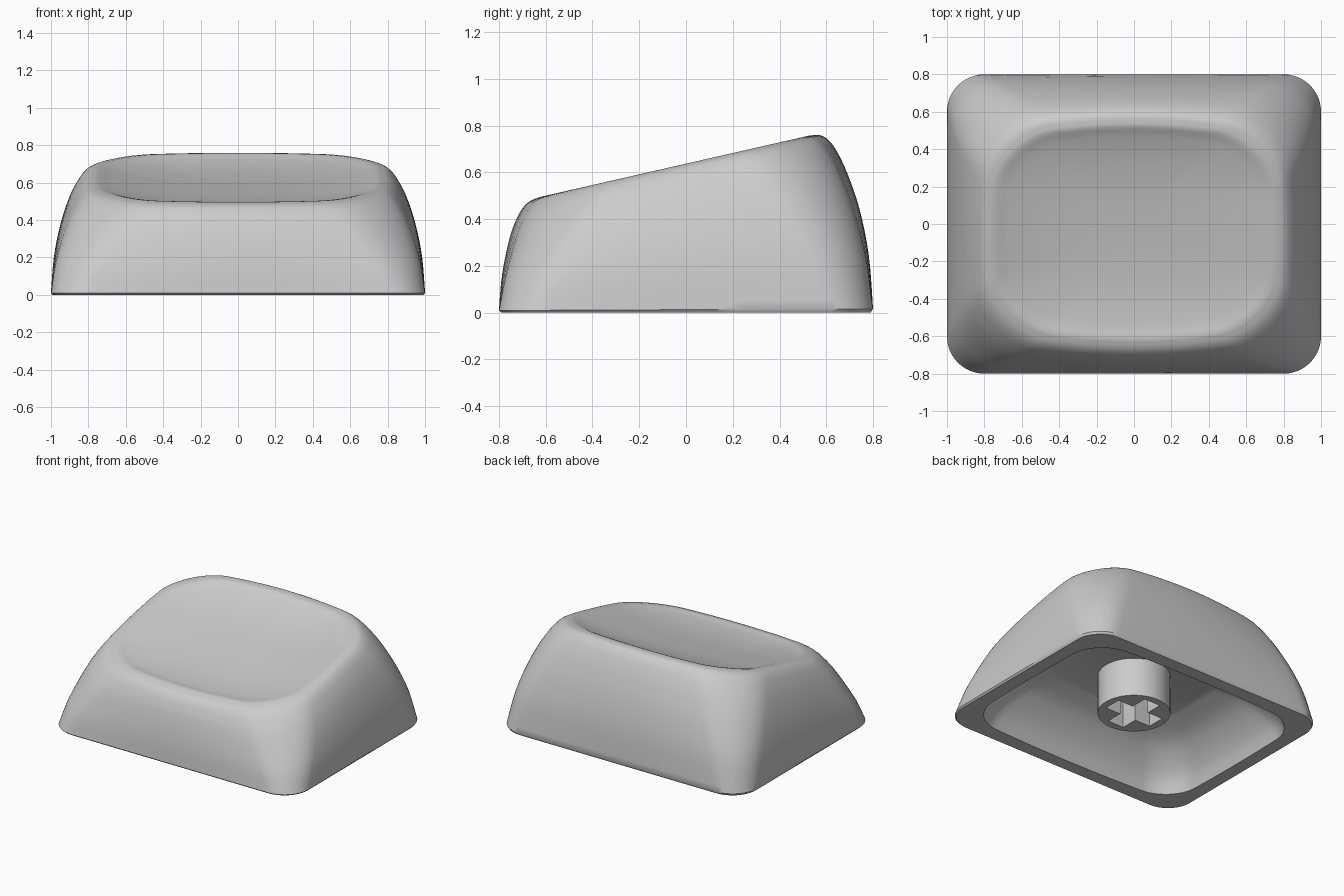
import bpy, bmesh, math
from mathutils import Vector

cube = bpy.data.objects.get("Cube")
if cube:
    bpy.data.objects.remove(cube, do_unlink=True)

plastic = bpy.data.materials.new("grey_plastic")
plastic.use_nodes = True
GREY = (0.6, 0.6, 0.6, 1)
plastic.diffuse_color = GREY
plastic.node_tree.nodes["Principled BSDF"].inputs["Base Color"].default_value = GREY


def slope(y):
    """Height of the tilted top plane."""
    return 0.637 + 0.228 * y


def outline(half_x, front, back, radius, bow):
    """Rounded rectangle with bowed sides, the long ones bowed more."""
    half_y, mid = (front + back) / 2, (back - front) / 2
    corners = []
    for i, (sx, sy) in enumerate([(1, 1), (-1, 1), (-1, -1), (1, -1)]):
        for j in range(13):
            a = math.radians(90 * (i + j / 12))
            corners.append(Vector((sx * (half_x - radius) + radius * math.cos(a),
                                   sy * (half_y - radius) + radius * math.sin(a))))
    points = []
    for i, p in enumerate(corners):
        points.append(p)
        if i % 13 == 12:
            q = corners[(i + 1) % len(corners)]
            points += [p.lerp(q, k / 10) for k in range(1, 10)]
    return [(p.x * (1 - 0.6 * bow * (p.y / half_y) ** 2),
             p.y * (1 - 1.5 * bow * (p.x / half_x) ** 2) + mid) for p in points]


def smooth_rows(rows, steps):
    """Pass a smooth curve through the profile rows."""
    rows = [Vector(r) for r in rows]
    out = []
    for i in range(len(rows) - 1):
        p, q = rows[i], rows[i + 1]
        before, after = rows[max(i - 1, 0)], rows[min(i + 2, len(rows) - 1)]
        for k in range(steps):
            t = k / steps
            out.append(0.5 * (2 * p + (q - before) * t
                              + (2 * before - 5 * p + 4 * q - after) * t ** 2
                              + (3 * p - before - 3 * q + after) * t ** 3))
    return out + [rows[-1]]


def finish(obj, angle):
    obj.data.materials.append(plastic)
    bpy.ops.object.select_all(action='DESELECT')
    obj.select_set(True)
    bpy.context.view_layer.objects.active = obj
    bpy.ops.object.shade_smooth_by_angle(angle=math.radians(angle))


# Outer wall: share of top height, half width, front, back, corner radius, bow
OUTER = [(0.02, 1, 0.8, 0.8, 0.2, 0), (0.3, 0.985, 0.79, 0.782, 0.25, 0.02),
         (0.55, 0.952, 0.77, 0.742, 0.29, 0.045), (0.75, 0.908, 0.745, 0.69, 0.31, 0.065),
         (0.88, 0.865, 0.717, 0.645, 0.315, 0.08), (0.95, 0.832, 0.692, 0.61, 0.315, 0.088),
         (0.987, 0.8, 0.662, 0.576, 0.31, 0.092), (1, 0.76, 0.622, 0.53, 0.3, 0.092)]
# Cavity: height, half width, front, back, corner radius, bow
INNER = [(0, 0.895, 0.695, 0.695, 0.25, 0.03), (0.1, 0.855, 0.65, 0.65, 0.24, 0.03),
         (0.2, 0.775, 0.57, 0.57, 0.22, 0.03), (0.28, 0.67, 0.475, 0.475, 0.19, 0.03),
         (0.345, 0.51, 0.335, 0.335, 0.15, 0.03)]

rings = []
for row in reversed(smooth_rows(INNER, 4)):
    rings.append([(x, y, row[0]) for x, y in outline(*row[1:])])
rings.append([(x, y, 0) for x, y in outline(0.99, 0.79, 0.79, 0.19, 0)])
for row in smooth_rows(OUTER, 4):
    rings.append([(x, y, row[0] * slope(y)) for x, y in outline(*row[1:])])

# Dished top, sinking from the rim towards the middle
rim = rings[-1]
for k in [0.975, 0.95, 0.92, 0.88, 0.83, 0.76, 0.67, 0.56, 0.43, 0.29, 0.14]:
    rings.append([(x * k, y * k, slope(y * k) - 0.06 * (1 - k ** 3) * min(1, (1 - k) * 10 + 0.25))
                  for x, y, z in rim])

bm = bmesh.new()
loops = [[bm.verts.new(p) for p in ring] for ring in rings]
for low, high in zip(loops, loops[1:]):
    for i in range(len(low)):
        j = (i + 1) % len(low)
        bm.faces.new((low[i], low[j], high[j], high[i]))
bm.faces.new(loops[0])
bm.faces.new(loops[-1])
bmesh.ops.recalc_face_normals(bm, faces=bm.faces)
mesh = bpy.data.meshes.new("cap_shell")
bm.to_mesh(mesh)
bm.free()
shell = bpy.data.objects.new("cap_shell", mesh)
bpy.context.collection.objects.link(shell)
finish(shell, 40)

# Mounting stem with a cross-shaped socket
bpy.ops.mesh.primitive_cylinder_add(vertices=48, radius=0.243, depth=0.29, location=(0, 0, 0.205))
stem = bpy.context.object
stem.name = "mounting_stem"
for size in [(0.38, 0.13, 0.6), (0.13, 0.38, 0.6)]:
    bpy.ops.mesh.primitive_cube_add(size=1, location=(0, 0, 0.02))
    cutter = bpy.context.object
    cutter.name = "socket_cutter"
    cutter.scale = size
    cutter.hide_render = True
    bpy.context.view_layer.objects.active = stem
    cut = stem.modifiers.new("socket", 'BOOLEAN')
    cut.operation = 'DIFFERENCE'
    cut.solver = 'EXACT'
    cut.object = cutter
    bpy.context.view_layer.update()
    bpy.ops.object.modifier_apply(modifier=cut.name)
    bpy.data.objects.remove(cutter, do_unlink=True)
finish(stem, 30)
